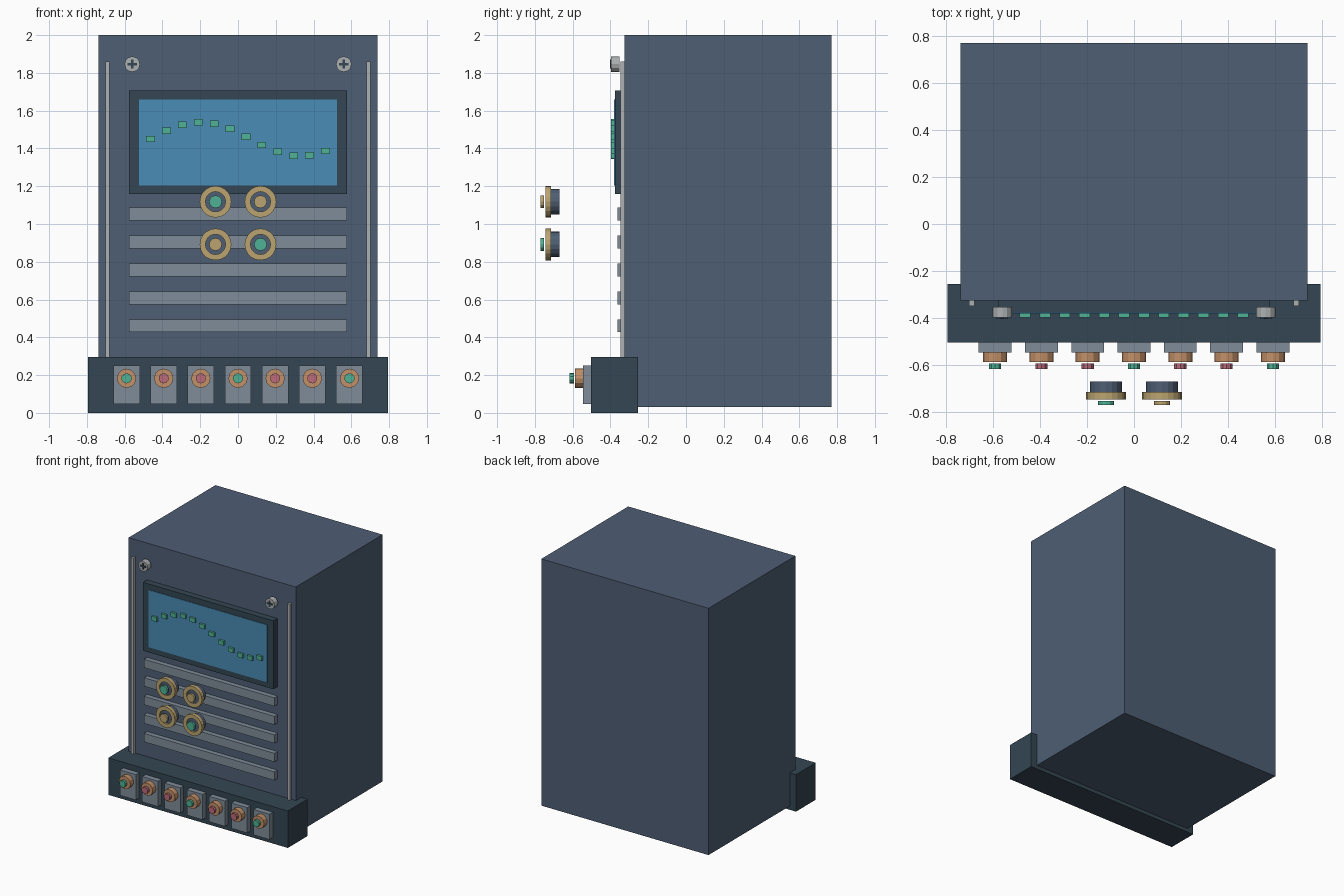
import bpy, bmesh, math
from mathutils import Matrix

cube = bpy.data.objects.get("Cube")
if cube:
    bpy.data.objects.remove(cube, do_unlink=True)


def material(name, hex_code):
    rgb = [int(hex_code[i:i + 2], 16) / 255 for i in (0, 2, 4)]
    colour = [((c + 0.055) / 1.055) ** 2.4 for c in rgb] + [1]
    m = bpy.data.materials.new(name)
    m.use_nodes = True
    m.diffuse_color = colour
    m.node_tree.nodes["Principled BSDF"].inputs["Base Color"].default_value = colour
    return m


slate = material("slate blue", "4e5e74")
dark = material("dark slate", "344653")
glass = material("screen blue", "4a8cb5")
grey = material("vent grey", "7f8c99")
silver = material("silver", "adb1b2")
gold = material("gold", "bba470")
copper = material("copper", "c29068")
green = material("green", "50b296")
pink = material("rose", "bb6b7a")


def finish(name, bm, mat):
    bmesh.ops.recalc_face_normals(bm, faces=bm.faces)
    mesh = bpy.data.meshes.new(name)
    bm.to_mesh(mesh)
    bm.free()
    mesh.materials.append(mat)
    obj = bpy.data.objects.new(name, mesh)
    bpy.context.collection.objects.link(obj)
    return obj


def box(name, xs, ys, zs, mat):
    """Box spanning three (low, high) ranges."""
    bm = bmesh.new()
    bmesh.ops.create_cube(bm, size=1)
    ranges = (xs, ys, zs)
    for v in bm.verts:
        v.co = [(lo + hi) / 2 + c * (hi - lo) for c, (lo, hi) in zip(v.co, ranges)]
    return finish(name, bm, mat)


def disc(name, x, z, radius, front, back, sides, mat):
    """Faceted cylinder along y."""
    bm = bmesh.new()
    place = Matrix.Translation((x, (front + back) / 2, z)) @ Matrix.Rotation(math.pi / 2, 4, "X")
    bmesh.ops.create_cone(bm, cap_ends=True, segments=sides, radius1=radius,
                          radius2=radius, depth=back - front, matrix=place)
    return finish(name, bm, mat)


def ring(name, x, z, inner, outer, front, back, sides, mat):
    """Square-section collar around the y axis."""
    bm = bmesh.new()
    section = [(inner, front), (outer, front), (outer, back), (inner, back)]
    loops = []
    for i in range(sides):
        a = math.tau * i / sides
        loops.append([bm.verts.new((x + r * math.cos(a), y, z + r * math.sin(a)))
                      for r, y in section])
    for i in range(sides):
        p, q = loops[i], loops[(i + 1) % sides]
        for k in range(4):
            n = (k + 1) % 4
            bm.faces.new((p[k], p[n], q[n], q[k]))
    return finish(name, bm, mat)


# Cabinet and front plinth
FACE = -0.325
box("cabinet", (-0.738, 0.738), (FACE, 0.77), (0.03, 2), slate)
box("plinth", (-0.793, 0.793), (-0.504, -0.255), (0, 0.295), dark)

# Side rails and screws
for side, s in (("right", -1), ("left", 1)):
    box(side + "_rail", (s * 0.69 - 0.011, s * 0.69 + 0.011), (-0.348, FACE), (0.29, 1.86), silver)
    x, z = s * 0.56, 1.846
    disc(side + "_screw", x, z, 0.041, -0.398, -0.353, 12, silver)
    box(side + "_screw_slot_across", (x - 0.024, x + 0.024), (-0.403, -0.398), (z - 0.007, z + 0.007), dark)
    box(side + "_screw_slot_upright", (x - 0.007, x + 0.007), (-0.402, -0.398), (z - 0.024, z + 0.024), dark)

# Display with a wave trace
box("screen_frame", (-0.576, 0.576), (-0.376, FACE), (1.16, 1.706), dark)
box("screen", (-0.524, 0.524), (-0.38, -0.37), (1.203, 1.66), glass)
for i in range(12):
    x = -0.463 + i * 0.0842
    z = 1.45 + 0.09 * math.sin(i / 2)
    box(f"trace_mark_{i + 1}", (x - 0.023, x + 0.023), (-0.397, -0.38), (z - 0.017, z + 0.017), green)

# Vent slats
for i in range(5):
    z = 1.053 - i * 0.148
    box(f"vent_slat_{i + 1}", (-0.576, 0.576), (-0.363, FACE), (z - 0.034, z + 0.034), grey)

# Four dials standing clear of the vents
for row, z in (("upper", 1.118), ("lower", 0.892)):
    for side, x in (("right", -0.119), ("left", 0.119)):
        name = f"{row}_{side}_dial"
        lit = (row == "upper") == (side == "right")
        disc(name, x, z, 0.067, -0.73, -0.67, 16, slate)
        ring(name + "_collar", x, z, 0.053, 0.084, -0.745, -0.714, 20, gold)
        disc(name + "_button", x, z, 0.034, -0.77, -0.752, 12, green if lit else gold)

# Row of seven switches
for i in range(7):
    x, z = (i - 3) * 0.1967, 0.183
    name = f"switch_{i + 1}"
    box(name + "_plate", (x - 0.07, x + 0.07), (-0.546, -0.504), (0.047, 0.25), grey)
    disc(name + "_collar", x, z, 0.051, -0.587, -0.546, 12, copper)
    disc(name + "_button", x, z, 0.027, -0.617, -0.594, 10, pink if i % 3 else green)
